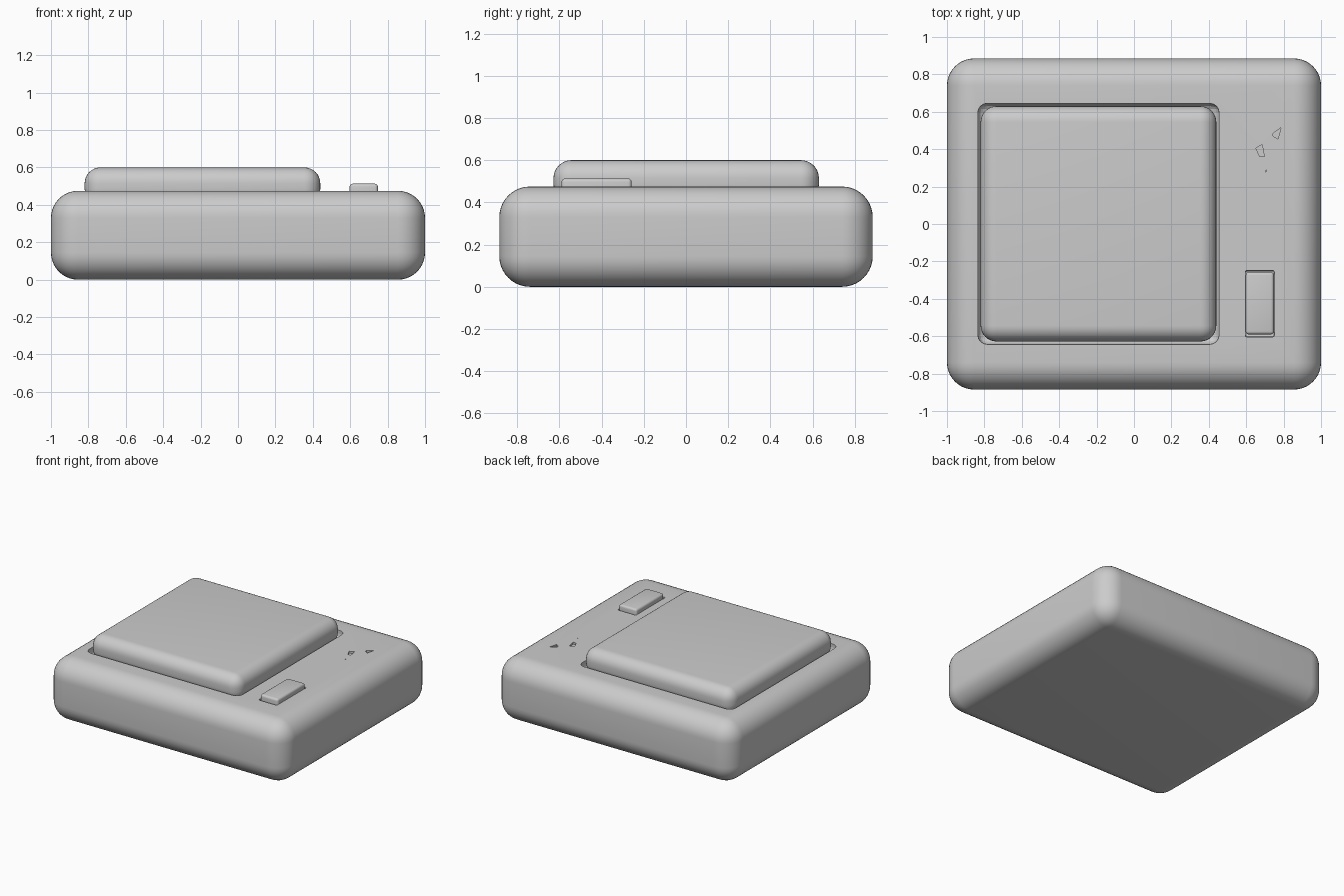
import bpy, bmesh
from mathutils import Vector

if "Cube" in bpy.data.objects:
    bpy.data.objects.remove(bpy.data.objects["Cube"])


def finish(bm, name):
    bmesh.ops.recalc_face_normals(bm, faces=bm.faces)
    mesh = bpy.data.meshes.new(name)
    bm.to_mesh(mesh)
    bm.free()
    ob = bpy.data.objects.new(name, mesh)
    bpy.context.collection.objects.link(ob)
    return ob


def rounded_box(name, lo, hi, radius, segments):
    lo, hi = Vector(lo), Vector(hi)
    bm = bmesh.new()
    bmesh.ops.create_cube(bm, size=1)
    bmesh.ops.scale(bm, vec=hi - lo, verts=bm.verts)
    bmesh.ops.translate(bm, vec=(lo + hi) / 2, verts=bm.verts)
    bmesh.ops.bevel(bm, geom=bm.edges[:], offset=radius, segments=segments,
                    profile=0.5, affect='EDGES', clamp_overlap=True)
    return finish(bm, name)


def prism(name, points, z0, z1):
    bm = bmesh.new()
    face = bm.faces.new([bm.verts.new((x, y, z0)) for x, y in points])
    new = bmesh.ops.extrude_face_region(bm, geom=[face])['geom']
    bmesh.ops.translate(bm, vec=(0, 0, z1 - z0),
                        verts=[v for v in new if isinstance(v, bmesh.types.BMVert)])
    return finish(bm, name)


def smooth(ob):
    bpy.ops.object.select_all(action='DESELECT')
    ob.select_set(True)
    bpy.context.view_layer.objects.active = ob
    bpy.ops.object.shade_smooth_by_angle()


def carve(target, cutter):
    cutter.hide_render = True
    cutter.hide_set(True)
    mod = target.modifiers.new(cutter.name, 'BOOLEAN')
    mod.operation = 'DIFFERENCE'
    mod.solver = 'EXACT'
    mod.object = cutter


# Main housing, raised panel and small push button
housing = rounded_box("housing", (-1, -0.885, 0), (1, 0.885, 0.475), 0.145, 10)
panel = rounded_box("raised_panel", (-0.82, -0.628, 0.4), (0.44, 0.63, 0.6), 0.085, 8)
button = rounded_box("push_button", (0.597, -0.59, 0.42), (0.748, -0.258, 0.513), 0.016, 4)
for part in (housing, panel, button):
    smooth(part)

# Narrow clearance pockets around the panel and the button
carve(housing, rounded_box("panel_pocket", (-0.835, -0.643, 0.4),
                           (0.455, 0.645, 0.6), 0.05, 4))
carve(housing, rounded_box("button_pocket", (0.595, -0.603, 0.42),
                           (0.75, -0.248, 0.56), 0.008, 2))

# Small chips in the top surface
chips = [
    [(0.652, 0.405), (0.685, 0.425), (0.697, 0.36), (0.672, 0.36)],
    [(0.742, 0.483), (0.786, 0.515), (0.77, 0.455), (0.745, 0.468)],
    [(0.702, 0.28), (0.71, 0.294), (0.706, 0.278)],
]
for i, outline in enumerate(chips):
    carve(housing, prism(f"chip_cutter_{i + 1}", outline, 0.46, 0.5))
